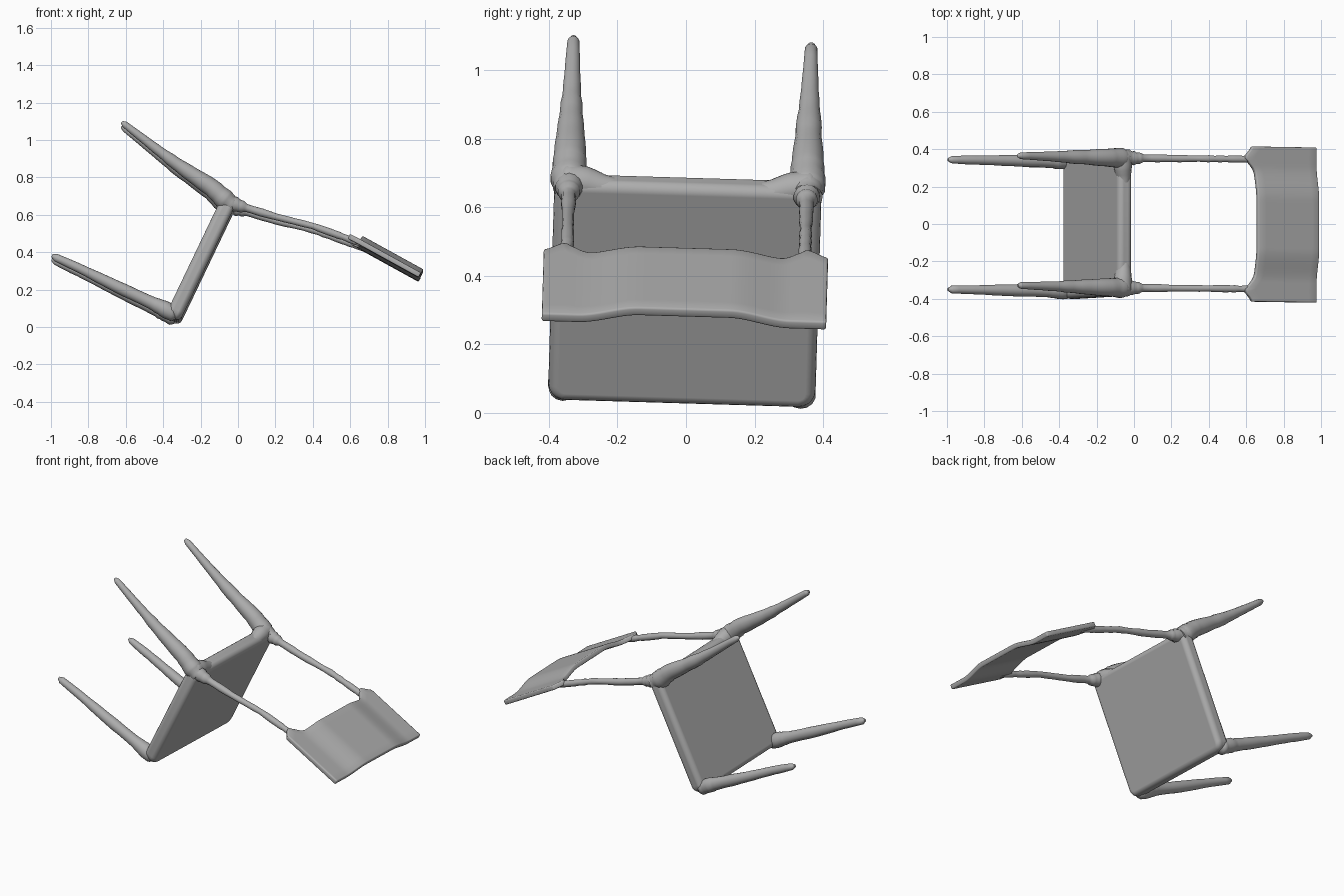
import bpy, bmesh, math, random
from mathutils import Vector, Matrix

random.seed(4)
cube = bpy.data.objects.get("Cube")
if cube:
    bpy.data.objects.remove(cube, do_unlink=True)

grey = bpy.data.materials.new("plain grey")
grey.use_nodes = True
GREY = (0.42, 0.42, 0.42, 1)
grey.diffuse_color = GREY
grey.node_tree.nodes["Principled BSDF"].inputs["Base Color"].default_value = GREY


def finish(name, bm, angle=60):
    """Turn a bmesh into a smooth grey part, leaning slightly sideways."""
    bmesh.ops.recalc_face_normals(bm, faces=bm.faces)
    mesh = bpy.data.meshes.new(name)
    bm.to_mesh(mesh)
    bm.free()
    mesh.materials.append(grey)
    ob = bpy.data.objects.new(name, mesh)
    bpy.context.collection.objects.link(ob)
    ob.rotation_euler.x = -0.03
    ob.location.y = -0.014
    bpy.ops.object.select_all(action='DESELECT')
    ob.select_set(True)
    bpy.context.view_layer.objects.active = ob
    bpy.ops.object.shade_smooth_by_angle(angle=math.radians(angle))
    return ob


def tube(name, knots, jitter=0.05, sides=14, steps=4):
    """Round bar through (x, y, z, radius) knots, slightly uneven like carved wood."""
    knots = [Vector(k) for k in knots]
    pts = []
    for a, b in zip(knots, knots[1:]):
        pts += [a.lerp(b, i / steps) for i in range(steps)]
    pts.append(knots[-1])
    bm = bmesh.new()
    rings = []
    for i, p in enumerate(pts):
        t = (pts[min(i + 1, len(pts) - 1)] - pts[max(i - 1, 0)]).to_3d().normalized()
        ref = Vector((0, 1, 0)) if abs(t.y) < 0.9 else Vector((0, 0, 1))
        u = t.cross(ref).normalized()
        v = t.cross(u)
        r = p.w * (1 + random.uniform(-jitter, jitter))
        rings.append([bm.verts.new(p.to_3d() + r * (u * math.cos(q) + v * math.sin(q)))
                      for q in (2 * math.pi * k / sides for k in range(sides))])
    for a, b in zip(rings, rings[1:]):
        for k in range(sides):
            n = (k + 1) % sides
            bm.faces.new((a[k], a[n], b[n], b[k]))
    bm.faces.new(rings[0])
    bm.faces.new(rings[-1])
    return finish(name, bm)


# Seat: a rounded slab standing on edge
low, high = Vector((-0.35, 0, 0.036)), Vector((-0.043, 0, 0.678))
along = (high - low).normalized()
across = Vector((0, 1, 0))
facing = across.cross(along)
frame = Matrix((facing, across, along)).transposed().to_4x4()
bm = bmesh.new()
bmesh.ops.create_cube(bm, size=1)
bmesh.ops.scale(bm, verts=bm.verts, vec=(0.084, 0.78, (high - low).length))
corner_edges = [e for e in bm.edges
                if abs(e.verts[0].co.x - e.verts[1].co.x) > 0.01]
bmesh.ops.bevel(bm, geom=corner_edges, offset=0.05, segments=5, profile=0.5, affect='EDGES')
bmesh.ops.transform(bm, matrix=Matrix.Translation((low + high) / 2) @ frame, verts=bm.verts)
seat = finish("seat", bm)
bevel = seat.modifiers.new("soft_edges", 'BEVEL')
bevel.width, bevel.segments = 0.03, 4
bevel.harden_normals = True

# Leg and backrest post paths as (x, z, radius)
LOWER_LEG = [(-0.325, 0.055, 0.025), (-0.35, 0.062, 0.043), (-0.40, 0.09, 0.043),
             (-0.46, 0.118, 0.036), (-0.65, 0.207, 0.031), (-0.85, 0.305, 0.025),
             (-0.975, 0.362, 0.02), (-0.995, 0.372, 0.008)]
UPPER_LEG = [(-0.03, 0.64, 0.045), (-0.075, 0.675, 0.054), (-0.14, 0.735, 0.047),
             (-0.25, 0.808, 0.041), (-0.34, 0.87, 0.034), (-0.44, 0.945, 0.026),
             (-0.605, 1.073, 0.018), (-0.622, 1.086, 0.008)]
POST = [(-0.06, 0.665, 0.045), (0.0, 0.64, 0.036), (0.05, 0.625, 0.023),
        (0.20, 0.58, 0.019), (0.40, 0.53, 0.018), (0.52, 0.487, 0.018),
        (0.60, 0.458, 0.018), (0.69, 0.415, 0.008)]

for side, s in (("front", -1), ("back", 1)):
    y = 0.347 * s
    tube(side + "_lower_leg", [(x, y, z, r) for x, z, r in LOWER_LEG])
    tube(side + "_upper_leg", [(x, y, z, r) for x, z, r in UPPER_LEG])
    tube(side + "_backrest_post", [(x, y, z, r) for x, z, r in POST], jitter=0.1)
    # Flared joint blending the leg root into the seat edge
    tube(side + "_seat_joint", [(-0.063, s * 0.385, 0.665, 0.03), (-0.063, s * 0.355, 0.668, 0.052),
                                (-0.06, s * 0.30, 0.662, 0.049), (-0.056, s * 0.25, 0.65, 0.040),
                                (-0.056, s * 0.17, 0.64, 0.028)], jitter=0)

# Backrest: a bowed panel whose inner edge flares out to meet the posts
top, bottom = Vector((0.645, 0, 0.446)), Vector((0.972, 0, 0.266))
down = (bottom - top).normalized()
outward = Vector((-down.z, 0, down.x))
NY, NS = 64, 8
bm = bmesh.new()
rows = []
for i in range(NY + 1):
    y = -0.415 + 0.83 * i / NY
    f = min(max((0.31 - abs(y)) / 0.18, 0), 1)
    bow = 0.029 * f * f * (3 - 2 * f)
    flare = 0.05 * math.exp(-((abs(y) - 0.35) / 0.045) ** 2)
    start = top - down * (flare + 0.012 * (abs(y) > 0.34))
    rows.append([bm.verts.new(start.lerp(bottom, j / NS) + outward * bow + Vector((0, y, 0)))
                 for j in range(NS + 1)])
for a, b in zip(rows, rows[1:]):
    for j in range(NS):
        bm.faces.new((a[j], b[j], b[j + 1], a[j + 1]))
panel = finish("backrest_panel", bm, 45)
solid = panel.modifiers.new("thickness", 'SOLIDIFY')
solid.thickness, solid.offset = 0.028, 0
edge = panel.modifiers.new("soft_edges", 'BEVEL')
edge.width, edge.segments = 0.006, 2
edge.limit_method = 'ANGLE'
edge.angle_limit = math.radians(50)
